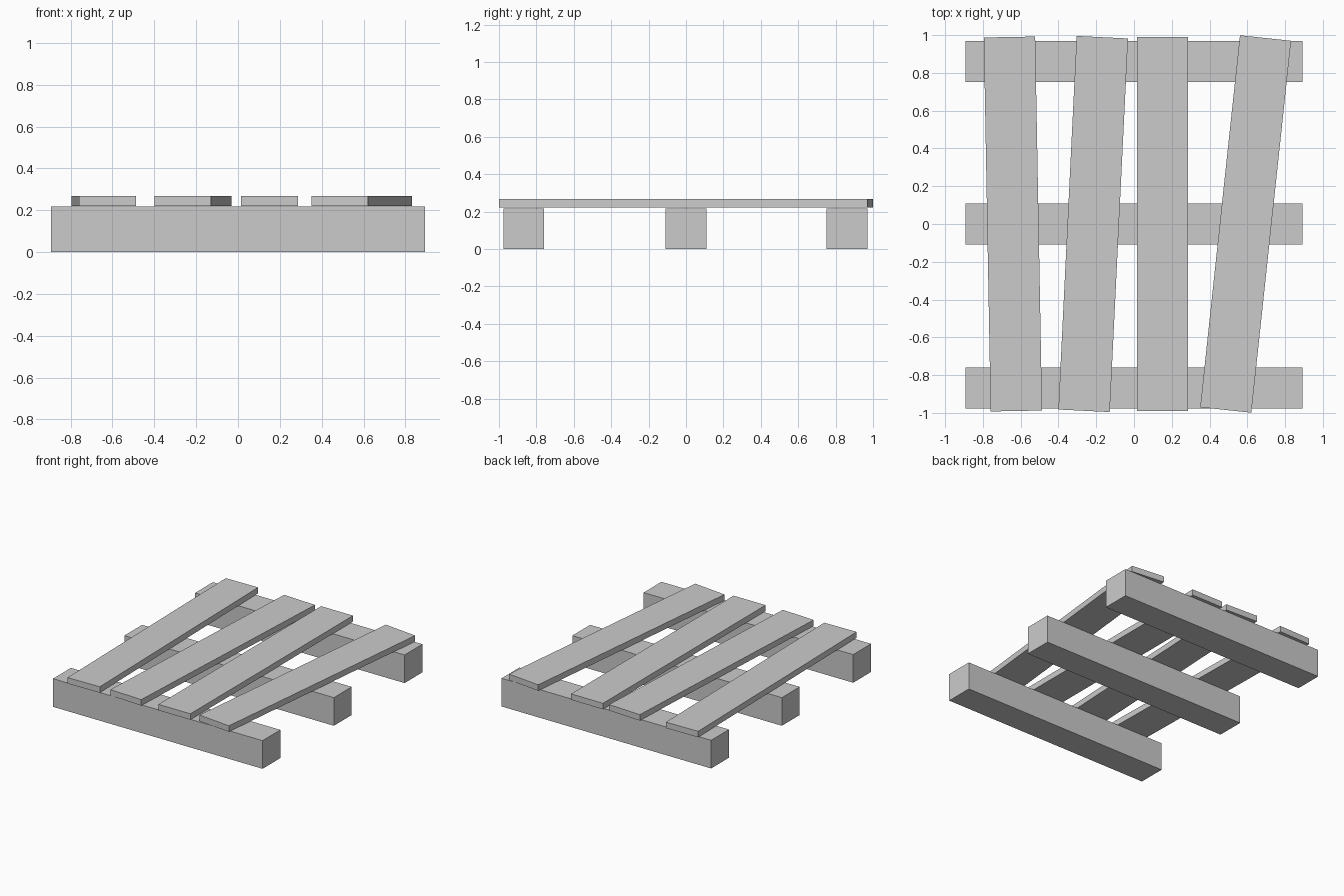
import bpy
from math import radians

cube = bpy.data.objects.get("Cube")
if cube:
    bpy.data.objects.remove(cube, do_unlink=True)

grey = bpy.data.materials.new("plain_grey")
grey.use_nodes = True
colour = (0.6, 0.6, 0.6, 1)
grey.diffuse_color = colour
grey.node_tree.nodes["Principled BSDF"].inputs["Base Color"].default_value = colour


def plank(name, size, centre, turn=0):
    """Flat-sided timber, turned about the vertical by degrees."""
    bpy.ops.mesh.primitive_cube_add(size=1, location=centre)
    obj = bpy.context.object
    obj.name = name
    obj.scale = size
    obj.rotation_euler.z = radians(turn)
    obj.data.materials.append(grey)
    return obj


BEAM_H = 0.217
SLAT_H = 0.046
SLAT_Z = BEAM_H + 0.004 + SLAT_H / 2

# Three bearers running across the pallet
for name, y in (("front", -0.868), ("middle", 0.0), ("back", 0.861)):
    plank(name + "_bearer", (1.786, 0.217, BEAM_H), (0, y, BEAM_H / 2))

# Four loose deck slats, each slightly askew
slats = (
    ("right_outer_slat", -0.641, 1.05),
    ("right_inner_slat", -0.216, -2.8),
    ("left_inner_slat", 0.151, 0),
    ("left_outer_slat", 0.591, -6.1),
)
for name, x, turn in slats:
    plank(name, (0.272, 1.98, SLAT_H), (x, 0, SLAT_Z), turn)
